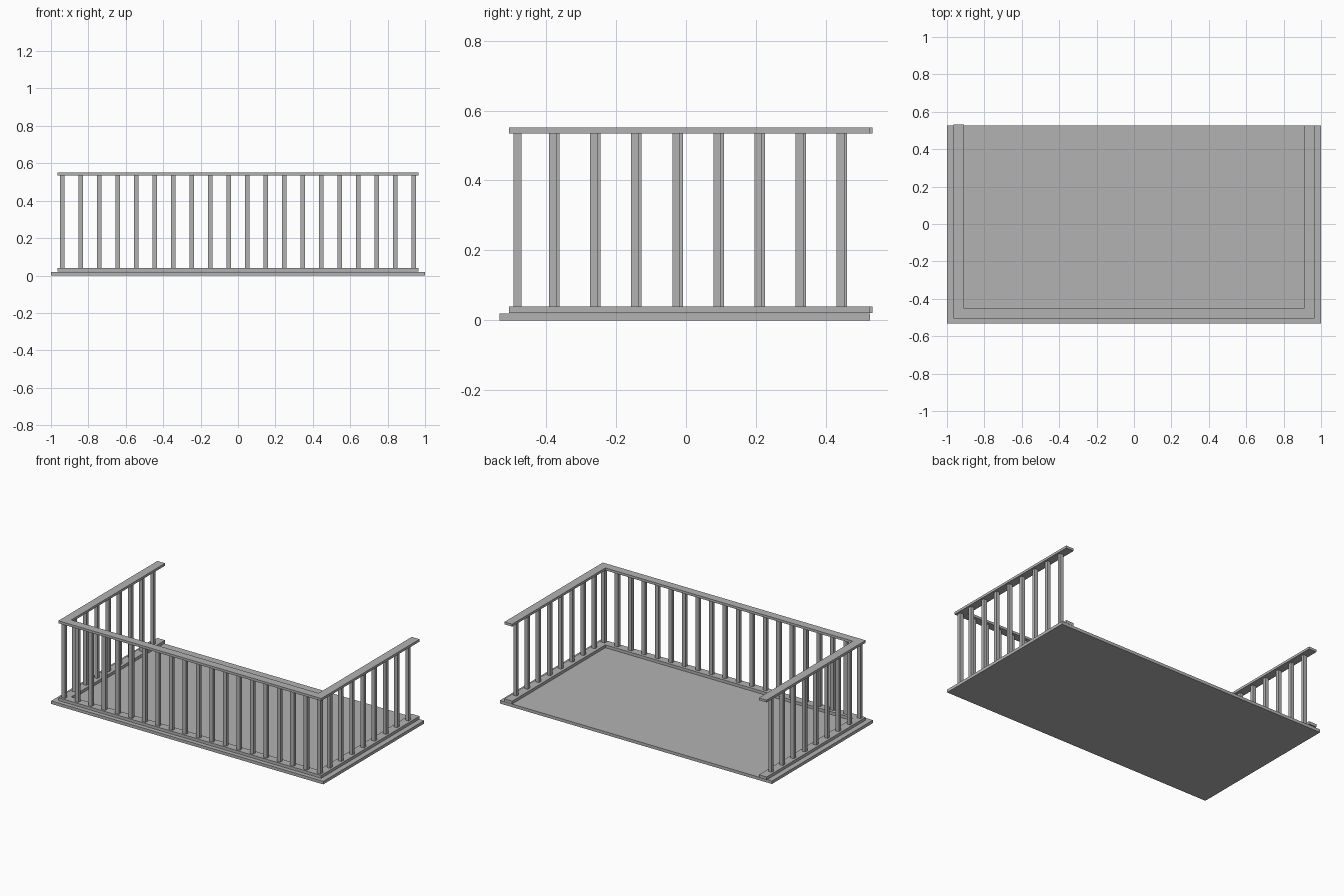
import bpy
import bmesh
from mathutils import Matrix, Vector

cube = bpy.data.objects.get("Cube")
if cube:
    bpy.data.objects.remove(cube, do_unlink=True)

grey = bpy.data.materials.new("plain grey")
grey.use_nodes = True
colour = (0.45, 0.45, 0.45, 1)
grey.diffuse_color = colour
grey.node_tree.nodes["Principled BSDF"].inputs["Base Color"].default_value = colour


def finish(name, bm):
    bmesh.ops.recalc_face_normals(bm, faces=bm.faces)
    mesh = bpy.data.meshes.new(name)
    bm.to_mesh(mesh)
    bm.free()
    mesh.materials.append(grey)
    obj = bpy.data.objects.new(name, mesh)
    bpy.context.collection.objects.link(obj)


def add_box(bm, centre, size):
    matrix = Matrix.Translation(centre) @ Matrix.Diagonal((*size, 1))
    bmesh.ops.create_cube(bm, size=1, matrix=matrix)


def extrude_outline(name, outline, bottom, top):
    bm = bmesh.new()
    face = bm.faces.new([bm.verts.new((x, y, bottom)) for x, y in outline])
    moved = bmesh.ops.extrude_face_region(bm, geom=[face], use_keep_orig=True)
    verts = [g for g in moved["geom"] if isinstance(g, bmesh.types.BMVert)]
    bmesh.ops.translate(bm, verts=verts, vec=Vector((0, 0, top - bottom)))
    finish(name, bm)


# Floor slab
extrude_outline("floor", [(-1, -0.533), (1, -0.533), (1, 0.526), (-1, 0.526)], 0, 0.02)

# U-shaped rails, the right arm slightly longer
outer, inner, front, front_inner = 0.966, 0.909, -0.506, -0.452
left_end, right_end = 0.526, 0.533
u_shape = [(-outer, front), (outer, front), (outer, left_end), (inner, left_end),
           (inner, front_inner), (-inner, front_inner),
           (-inner, right_end), (-outer, right_end)]
extrude_outline("bottom_rail", u_shape, 0.021, 0.04)
extrude_outline("top_rail", u_shape, 0.535, 0.551)

# Balusters between the rails
low, high = 0.038, 0.537
mid, height = (low + high) / 2, high - low

bm = bmesh.new()
count = 20
for i in range(count):
    x = -0.94 + 1.88 * i / (count - 1)
    add_box(bm, (x, -0.482, mid), (0.026, 0.022, height))
finish("front_balusters", bm)

for name, x, shift in (("left_balusters", 0.94, -0.004), ("right_balusters", -0.94, 0.004)):
    bm = bmesh.new()
    for i in range(8):
        add_box(bm, (x, -0.377 + 0.1176 * i + shift, mid), (0.024, 0.022, height))
    finish(name, bm)
